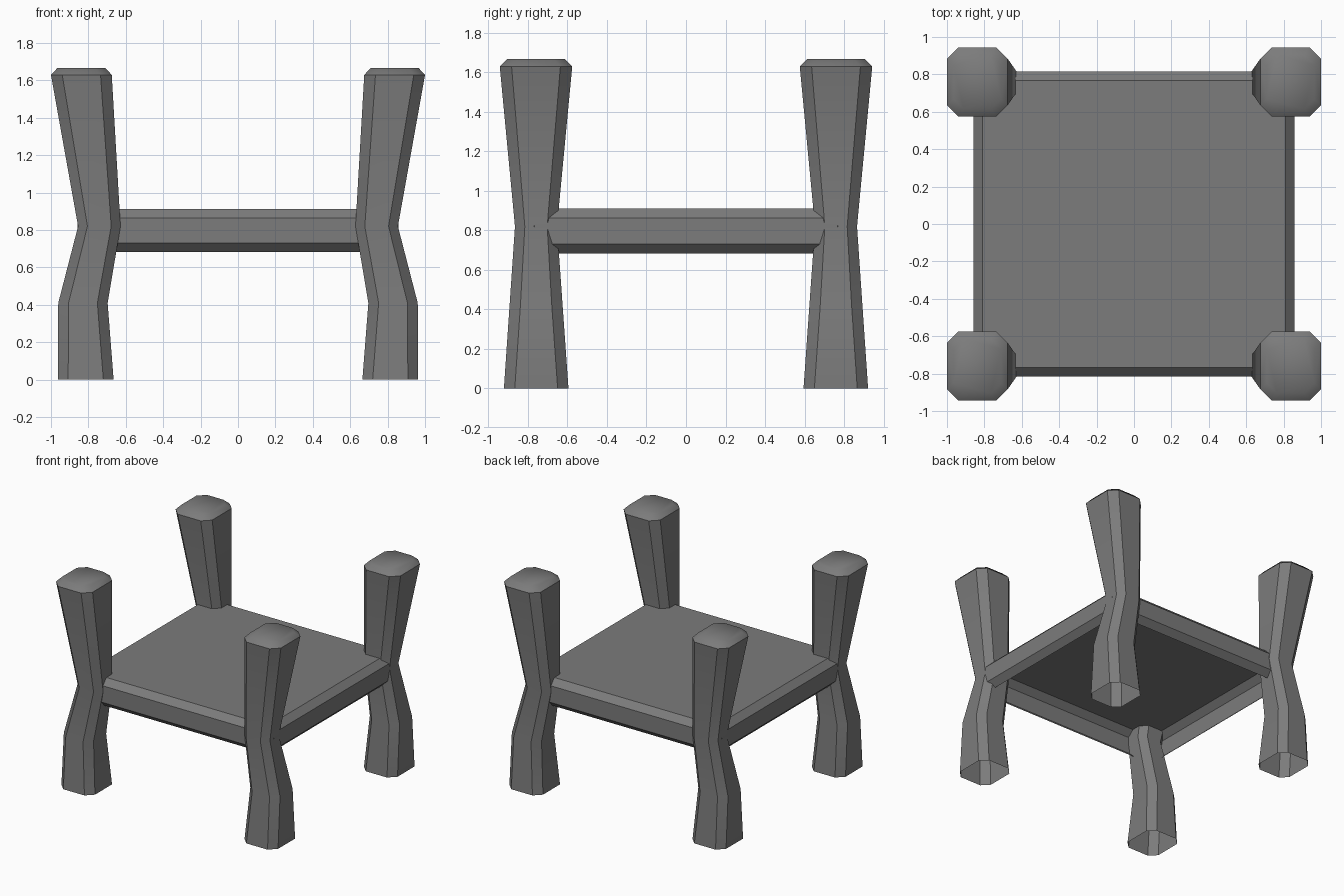
import bpy
import bmesh

cube = bpy.data.objects.get("Cube")
if cube:
    bpy.data.objects.remove(cube, do_unlink=True)

# Single grey colour
grey = bpy.data.materials.new("dark_grey")
grey.use_nodes = True
grey.diffuse_color = (0.2, 0.2, 0.2, 1)
grey.node_tree.nodes["Principled BSDF"].inputs["Base Color"].default_value = (0.2, 0.2, 0.2, 1)


def add_object(name, bm):
    bmesh.ops.recalc_face_normals(bm, faces=bm.faces)
    mesh = bpy.data.meshes.new(name)
    bm.to_mesh(mesh)
    bm.free()
    mesh.materials.append(grey)
    obj = bpy.data.objects.new(name, mesh)
    bpy.context.collection.objects.link(obj)
    return obj


# Leg sections: height, inner x, outer x, inner y, outer y, corner chamfer
SECTIONS = [
    (0.0, 0.665, 0.963, 0.595, 0.922, 0.055),
    (0.41, 0.697, 0.961, 0.624, 0.894, 0.055),
    (0.82, 0.628, 0.855, 0.653, 0.866, 0.05),
    (1.63, 0.675, 1.0, 0.576, 0.943, 0.06),
    (1.667, 0.71, 0.965, 0.614, 0.905, 0.055),
]


def chamfered_ring(bm, section, sx, sy):
    z, x0, x1, y0, y1, c = section
    points = [(x0 + c, y0), (x1 - c, y0), (x1, y0 + c), (x1, y1 - c),
              (x1 - c, y1), (x0 + c, y1), (x0, y1 - c), (x0, y0 + c)]
    return [bm.verts.new((sx * x, sy * y, z)) for x, y in points]


def build_leg(name, sx, sy):
    bm = bmesh.new()
    rings = [chamfered_ring(bm, s, sx, sy) for s in SECTIONS]
    for low, high in zip(rings, rings[1:]):
        for i in range(8):
            j = (i + 1) % 8
            bm.faces.new((low[i], low[j], high[j], high[i]))
    bm.faces.new(rings[-1])  # top cap; the foot stays open
    for f in bm.faces:
        f.smooth = True
    # Crisp long edges and cap rim, soft cap
    rim = SECTIONS[3][0]
    for e in bm.edges:
        heights = [v.co.z for v in e.verts]
        upright = abs(heights[0] - heights[1]) > 0.1
        on_rim = all(abs(h - rim) < 0.001 for h in heights)
        e.smooth = not (upright or on_rim)
    add_object(name, bm)


for side, sx in (("left", 1), ("right", -1)):
    for end, sy in (("front", -1), ("back", 1)):
        build_leg(f"{end}_{side}_leg", sx, sy)

# Table top: chamfered box, hollow and open underneath
bm = bmesh.new()
bmesh.ops.create_cube(bm, size=1)
bmesh.ops.scale(bm, vec=(1.714, 1.63, 0.23), verts=bm.verts)
bmesh.ops.translate(bm, vec=(0, 0, 0.797), verts=bm.verts)
bmesh.ops.bevel(bm, geom=bm.edges[:], offset=0.048, segments=1, affect='EDGES')
bm.normal_update()
bottom = [f for f in bm.faces if f.normal.z < -0.99]
bmesh.ops.delete(bm, geom=bottom, context='FACES')
add_object("table_top", bm)
